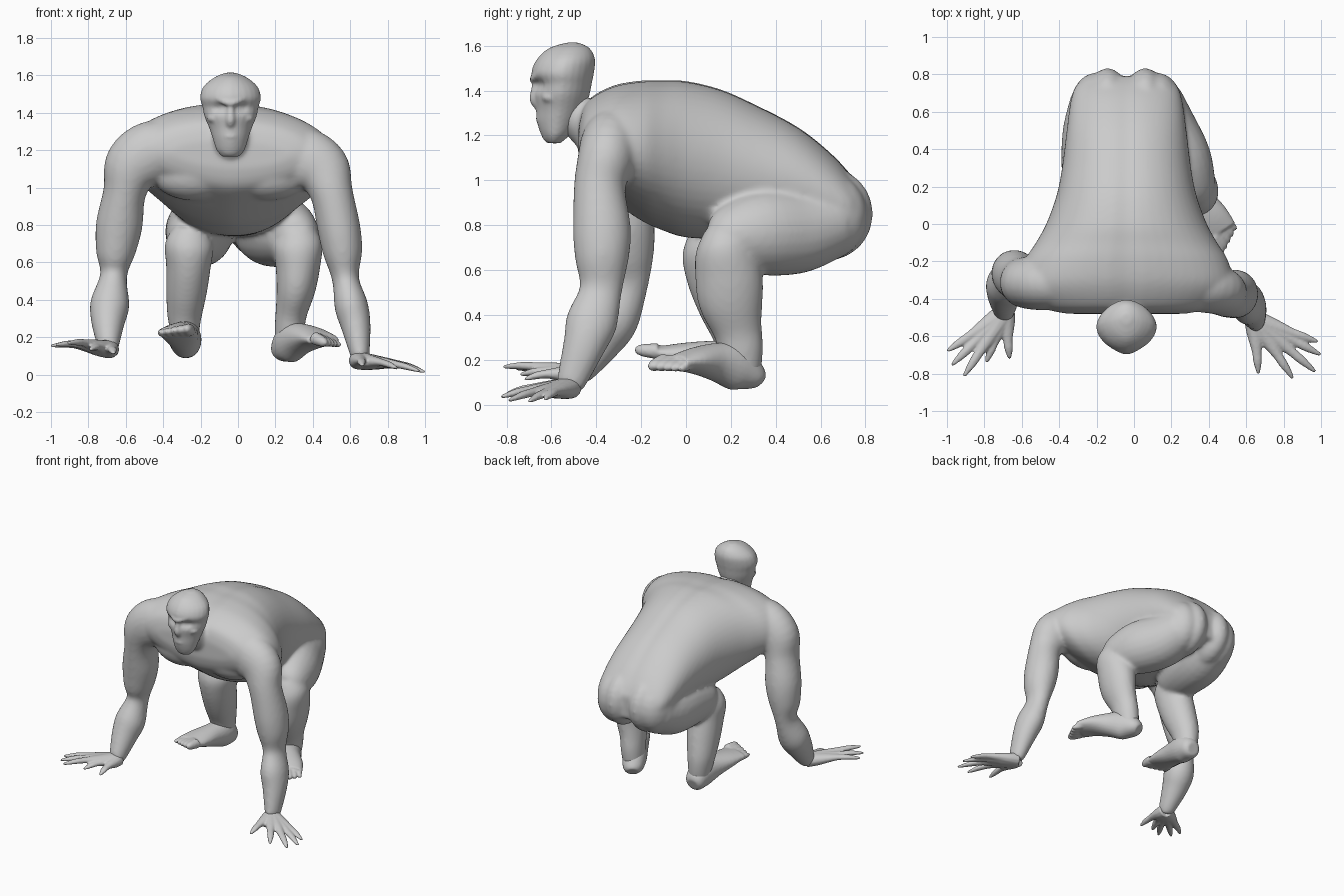
import bpy, bmesh, math
from mathutils import Vector, Matrix

CX = -0.04          # body centre line
N = 24


def loft(bm, rings):
    vs = [[bm.verts.new(p) for p in r] for r in rings]
    n = len(vs[0])
    for a, b in zip(vs, vs[1:]):
        for i in range(n):
            j = (i + 1) % n
            bm.faces.new((a[i], a[j], b[j], b[i]))
    bm.faces.new(vs[0][::-1])
    bm.faces.new(vs[-1])


def spline(rows, steps=4):
    """Catmull-Rom through rows of numbers."""
    out = []
    for k in range(len(rows) - 1):
        p = [rows[max(k - 1, 0)], rows[k], rows[k + 1], rows[min(k + 2, len(rows) - 1)]]
        for s in range(steps):
            t = s / steps
            out.append([0.5 * (2 * b + (c - a) * t + (2 * a - 5 * b + 4 * c - d) * t * t
                               + (3 * b - a - 3 * c + d) * t ** 3) for a, b, c, d in zip(*p)])
    return out + [list(rows[-1])]


def tube(bm, rows, ref=(0, 1, 0), n=N):
    """rows: x, y, z, half size across, half size along ref."""
    pts = spline([r if len(r) == 5 else (*r, r[3]) for r in rows])
    rings = []
    for k, p in enumerate(pts):
        a, b = pts[max(k - 1, 0)], pts[min(k + 1, len(pts) - 1)]
        t = (Vector(b[:3]) - Vector(a[:3])).normalized()
        side = t.cross(Vector(ref)).normalized()
        up = side.cross(t)
        rings.append([Vector(p[:3]) + side * p[3] * math.cos(2 * math.pi * i / n)
                      + up * p[4] * math.sin(2 * math.pi * i / n) for i in range(n)])
    loft(bm, rings)


def ball(bm, c, s):
    bmesh.ops.create_icosphere(bm, subdivisions=3, radius=1,
                               matrix=Matrix.Translation(c) @ Matrix.Diagonal((*s, 1)))


def finish(name, bm, voxel, smooth):
    bmesh.ops.recalc_face_normals(bm, faces=bm.faces)
    me = bpy.data.meshes.new(name)
    bm.to_mesh(me)
    bm.free()
    ob = bpy.data.objects.new(name, me)
    bpy.context.collection.objects.link(ob)
    m = ob.modifiers.new("fuse", 'REMESH')
    m.mode, m.voxel_size, m.use_smooth_shade = 'VOXEL', voxel, True
    s = ob.modifiers.new("soften", 'SMOOTH')
    s.factor, s.iterations = 0.5, smooth


# Torso: y, half width, top, bottom; the shoulder girdle flares out at the front
bm = bmesh.new()
rings = []
for y, w, top, bot in spline([(-.48, .32, 1.25, 1.1), (-.445, .45, 1.35, 1.0), (-.33, .56, 1.42, .91),
                              (-.2, .545, 1.445, .82), (-.1, .485, 1.447, .775), (0, .43, 1.445, .745),
                              (.15, .375, 1.41, .74), (.3, .345, 1.345, .74), (.5, .32, 1.24, .74),
                              (.65, .3, 1.12, .72), (.74, .27, 1.02, .74), (.79, .21, .94, .76)]):
    ring = []
    mid = bot + (top - bot) * .52
    # flatter belly keel towards the front, fuller section at the back
    keel = .85 + .45 * min(1, max(0, (.15 - y) / .35))
    for i in range(48):
        a = 2 * math.pi * i / 48
        c, s = math.cos(a), math.sin(a)
        x = w * math.copysign(abs(c) ** (.88 if s > 0 else keel), c)
        z = mid + s * (top - mid if s > 0 else mid - bot)
        z -= .01 * math.exp(-(x / .05) ** 2) * (s > 0) + .03 * x
        ring.append((CX + x, y, z))
    rings.append(ring)
loft(bm, rings)

# Buttocks, chest muscles and neck
for sx in (-1, 1):
    ball(bm, (CX + sx * .1, .63, .85), (.12, .205, .21))
    ball(bm, (CX + sx * .165, .61, .84), (.14, .2, .205))
    ball(bm, (CX + sx * .2, -.33, 1.07), (.22, .13, .14))
tube(bm, [(CX, -.28, 1.22, .17), (CX, -.4, 1.24, .13), (CX, -.49, 1.3, .09), (CX, -.54, 1.4, .07)], (1, 0, 0))

# Arms
tube(bm, [(-.28, -.3, 1.22, .13), (-.45, -.315, 1.19, .17, .145), (-.56, -.315, 1.11, .16, .14), (-.605, -.3, .98, .115, .13),
          (-.635, -.27, .8, .125, .13), (-.655, -.26, .65, .105, .115), (-.665, -.26, .53, .072, .09),
          (-.685, -.32, .38, .105, .11), (-.695, -.38, .28, .09, .095), (-.695, -.46, .16, .06, .065),
          (-.7, -.485, .13, .05, .05)])
tube(bm, [(.2, -.3, 1.2, .13), (.35, -.33, 1.15, .17, .14), (.45, -.355, 1.09, .155, .13), (.5, -.385, .97, .115, .115),
          (.54, -.375, .78, .115, .13), (.56, -.375, .65, .105, .12), (.575, -.38, .51, .072, .095),
          (.605, -.42, .37, .09, .115), (.63, -.455, .26, .08, .095), (.65, -.505, .12, .055, .07),
          (.655, -.52, .08, .045, .06)])

# Legs: thigh then shin
tube(bm, [(.1, .66, .82, .16), (.16, .5, .775, .18, .19), (.24, .33, .765, .18, .19),
          (.3, .19, .74, .14, .145), (.31, .13, .72, .09, .09)], (0, 0, 1))
tube(bm, [(.31, .15, .79, .08, .07), (.32, .17, .7, .13, .13), (.32, .19, .58, .12, .15), (.31, .2, .46, .105, .145),
          (.285, .23, .33, .085, .11), (.275, .245, .24, .08, .1), (.265, .255, .14, .07, .08)])
tube(bm, [(-.18, .66, .82, .16), (-.2, .5, .775, .18, .19), (-.215, .33, .76, .175, .185),
          (-.24, .16, .74, .14, .145), (-.25, .1, .72, .09, .09)], (0, 0, 1))
tube(bm, [(-.25, .09, .79, .08, .07), (-.26, .11, .7, .13, .13), (-.265, .14, .58, .12, .14), (-.275, .18, .45, .11, .13),
          (-.285, .22, .33, .095, .11), (-.285, .235, .24, .08, .095), (-.28, .24, .16, .07, .08)])
finish("body", bm, .013, 10)

# Head: z, half width, face y, back y
bm = bmesh.new()
rings = []
for z, w, f, b in spline([(1.165, .045, -.62, -.56), (1.2, .075, -.645, -.52), (1.26, .095, -.665, -.48),
                          (1.32, .115, -.67, -.45), (1.38, .14, -.68, -.43), (1.43, .15, -.675, -.42),
                          (1.48, .163, -.69, -.41), (1.54, .145, -.665, -.405), (1.59, .085, -.61, -.43),
                          (1.614, .025, -.53, -.48)], 3):
    ring = []
    for i in range(N):
        a = 2 * math.pi * i / N
        c, s = math.cos(a), math.sin(a)
        m = (abs(c) ** 1.75 + abs(s) ** 1.75) ** (1 / 1.75)   # slightly pointed front and back
        x, y = w * c / m, (f + b) / 2 + (b - f) / 2 * s / m
        if s < 0:   # eye sockets
            y += .022 * math.exp(-((abs(x) - .06) / .035) ** 2 - ((z - 1.425) / .025) ** 2)
        ring.append((CX + x, y, z))
    rings.append(ring)
loft(bm, rings)
# Brow, nose, cheekbones, lips and chin
tube(bm, [(CX - .14, -.585, 1.48, .016), (CX - .07, -.65, 1.475, .018), (CX, -.68, 1.45, .018),
          (CX + .07, -.65, 1.475, .018), (CX + .14, -.585, 1.48, .016)], (0, 0, 1), 10)
tube(bm, [(CX, -.665, 1.45, .018), (CX, -.67, 1.4, .022), (CX, -.672, 1.36, .026), (CX, -.65, 1.33, .025)], n=10)
for sx in (-1, 1):
    ball(bm, (CX + sx * .08, -.6, 1.37), (.045, .045, .03))
ball(bm, (CX, -.64, 1.275), (.045, .03, .025))
ball(bm, (CX, -.615, 1.195), (.045, .025, .025))
finish("head", bm, .009, 3)


def hand(name, wrist, tips):
    bm = bmesh.new()
    w = Vector(wrist)
    for t in map(Vector, tips):
        d = t - w
        p = [w + d * k for k in (0, .2, .42, .6, .78, .97, 1)]
        lift = (0, .003, .01, .013, .01, 0, 0)
        size = ((.055, .05), (.05, .042), (.037, .029), (.026, .02), (.023, .017), (.011, .009), (.004, .004))
        tube(bm, [(*(q + Vector((0, 0, h))), *s) for q, h, s in zip(p, lift, size)], (0, 0, 1), 12)
    # palm webbing between neighbouring fingers
    for a, b in zip(tips, tips[1:]):
        d = (Vector(a) + Vector(b)) / 2 - w
        tube(bm, [(*(w + d * k), r, .5 * r) for k, r in ((0, .05), (.25, .05), (.45, .03))], (0, 0, 1), 12)
    finish(name, bm, .007, 3)


hand("left_hand", (-.69, -.475, .135), [(-1, -.68, .155), (-.975, -.755, .16), (-.91, -.815, .17),
                                        (-.79, -.74, .135), (-.665, -.72, .115)])
hand("right_hand", (.645, -.515, .075), [(.985, -.63, .025), (1, -.70, .015), (.97, -.79, .02),
                                         (.85, -.825, .035), (.665, -.8, .05)])


def foot(name, rows, big_tip, small_tip):
    """Sole lofted heel to ball, then five toes fanned between two tips."""
    bm = bmesh.new()
    tube(bm, rows, (0, 0, 1))
    end = Vector(rows[-1][:3])
    a, b = Vector(big_tip), Vector(small_tip)
    across = (b - a).normalized()
    for i in range(5):
        k = i / 4
        tip = a.lerp(b, k)
        base = end + across * (k - .5) * .14
        r = .03 - .008 * k
        base = base.lerp(tip, -.25)
        tube(bm, [(*base, r * 1.2), (*base.lerp(tip, .55), r), (*base.lerp(tip, .85), r * .7), (*tip, r * .2)],
             (0, 0, 1), 12)
    finish(name, bm, .008, 4)


foot("left_foot", [(-.28, .32, .14, .045, .045), (-.28, .295, .15, .07, .07), (-.28, .22, .185, .085, .1),
                   (-.295, .1, .205, .088, .08), (-.315, -.02, .22, .1, .055), (-.33, -.12, .23, .1, .03)],
     (-.275, -.23, .245), (-.42, -.17, .225))
foot("right_foot", [(.225, .325, .105, .045, .04), (.24, .3, .125, .07, .065), (.275, .23, .165, .085, .105),
                    (.335, .13, .19, .088, .085), (.405, .035, .195, .1, .058), (.455, -.045, .185, .1, .035)],
     (.475, -.165, .165), (.55, -.03, .155))
